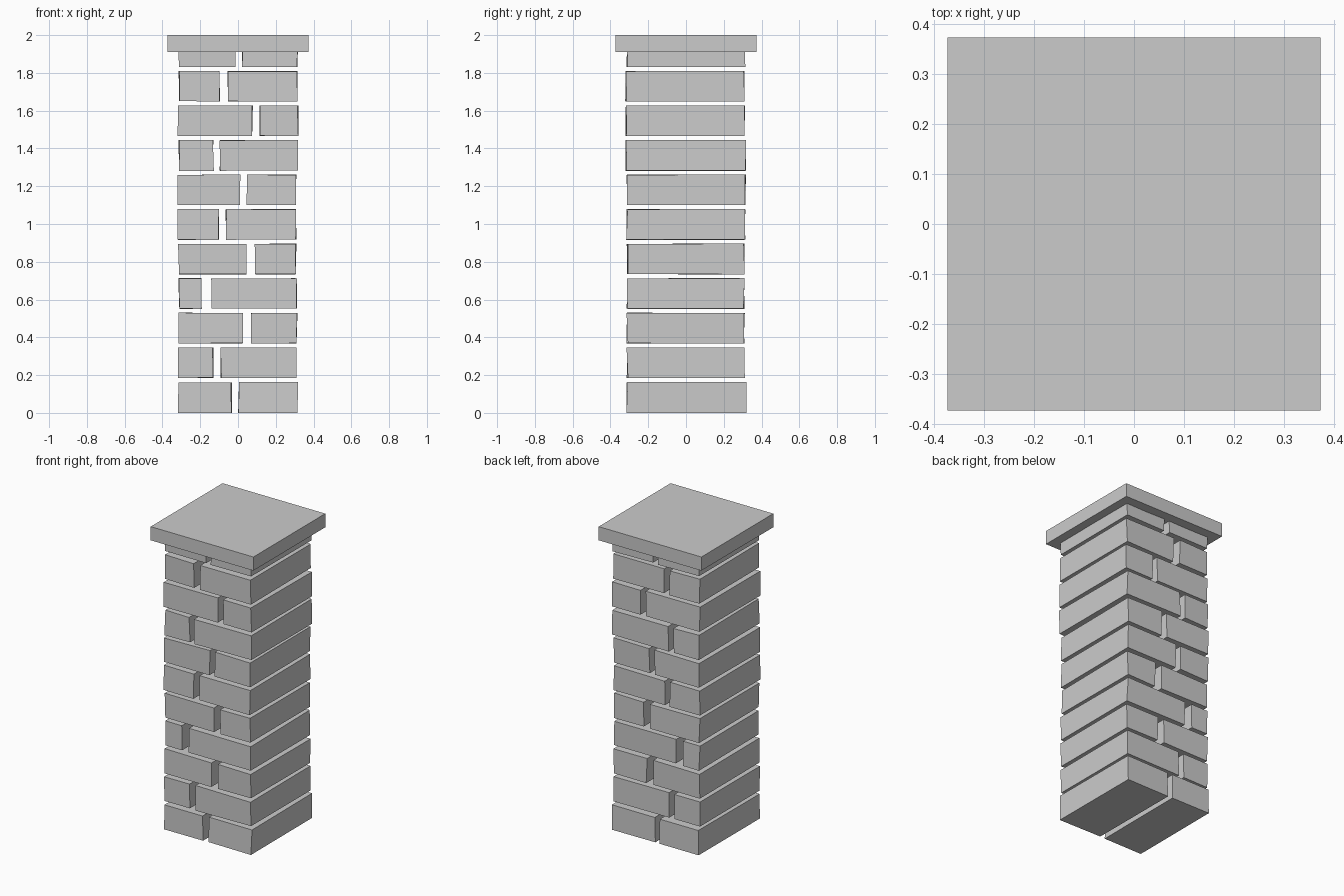
import bpy, bmesh, random
from mathutils import Vector

if "Cube" in bpy.data.objects:
    bpy.data.objects.remove(bpy.data.objects["Cube"])

random.seed(4)
PITCH, HEIGHT = 0.183, 0.161
JITTER = 0.004


def block(name, lo, hi, jitter=0.0, flat_bottom=False):
    """Box between two corners, with slightly uneven corners."""
    bm = bmesh.new()
    bmesh.ops.create_cube(bm, size=1)
    lo, hi = Vector(lo), Vector(hi)
    for v in bm.verts:
        bottom = v.co.z < 0
        v.co = Vector([lo[i] + (v.co[i] + 0.5) * (hi[i] - lo[i]) for i in range(3)])
        v.co.x += random.uniform(-jitter, jitter)
        v.co.y += random.uniform(-jitter, jitter)
        if not (flat_bottom and bottom):
            v.co.z += random.uniform(-jitter, jitter) * 0.4
    mesh = bpy.data.meshes.new(name)
    bm.to_mesh(mesh)
    bm.free()
    obj = bpy.data.objects.new(name, mesh)
    bpy.context.collection.objects.link(obj)
    return obj


# Each course: outer left, gap start, gap end, outer right, front, back
courses = [
    (-0.315, -0.035, 0.004, 0.315, -0.312, 0.317),
    (-0.318, -0.132, -0.091, 0.307, -0.311, 0.309),
    (-0.313, 0.027, 0.070, 0.312, -0.311, 0.309),
    (-0.313, -0.195, -0.143, 0.308, -0.311, 0.308),
    (-0.315, 0.043, 0.090, 0.307, -0.311, 0.308),
    (-0.319, -0.104, -0.064, 0.309, -0.313, 0.313),
    (-0.318, 0.009, 0.047, 0.308, -0.311, 0.313),
    (-0.313, -0.131, -0.094, 0.317, -0.318, 0.315),
    (-0.316, 0.077, 0.112, 0.318, -0.318, 0.309),
    (-0.313, -0.097, -0.053, 0.313, -0.318, 0.307),
    (-0.315, -0.013, 0.024, 0.314, -0.312, 0.311),
]

# Brick courses: two through-bricks each, separated by open joints
for i, (x0, x1, x2, x3, y0, y1) in enumerate(courses):
    z0 = i * PITCH + (0.002 if i else 0)
    z1 = i * PITCH + HEIGHT + 0.002
    block(f"brick_left_{i + 1}", (x0, y0, z0), (x1, y1, z1), JITTER, i == 0)
    block(f"brick_right_{i + 1}", (x2, y0, z0), (x3, y1, z1), JITTER, i == 0)

# Cap slab covering the top course
block("cap_slab", (-0.374, -0.374, 1.91), (0.374, 0.374, 2.0))
